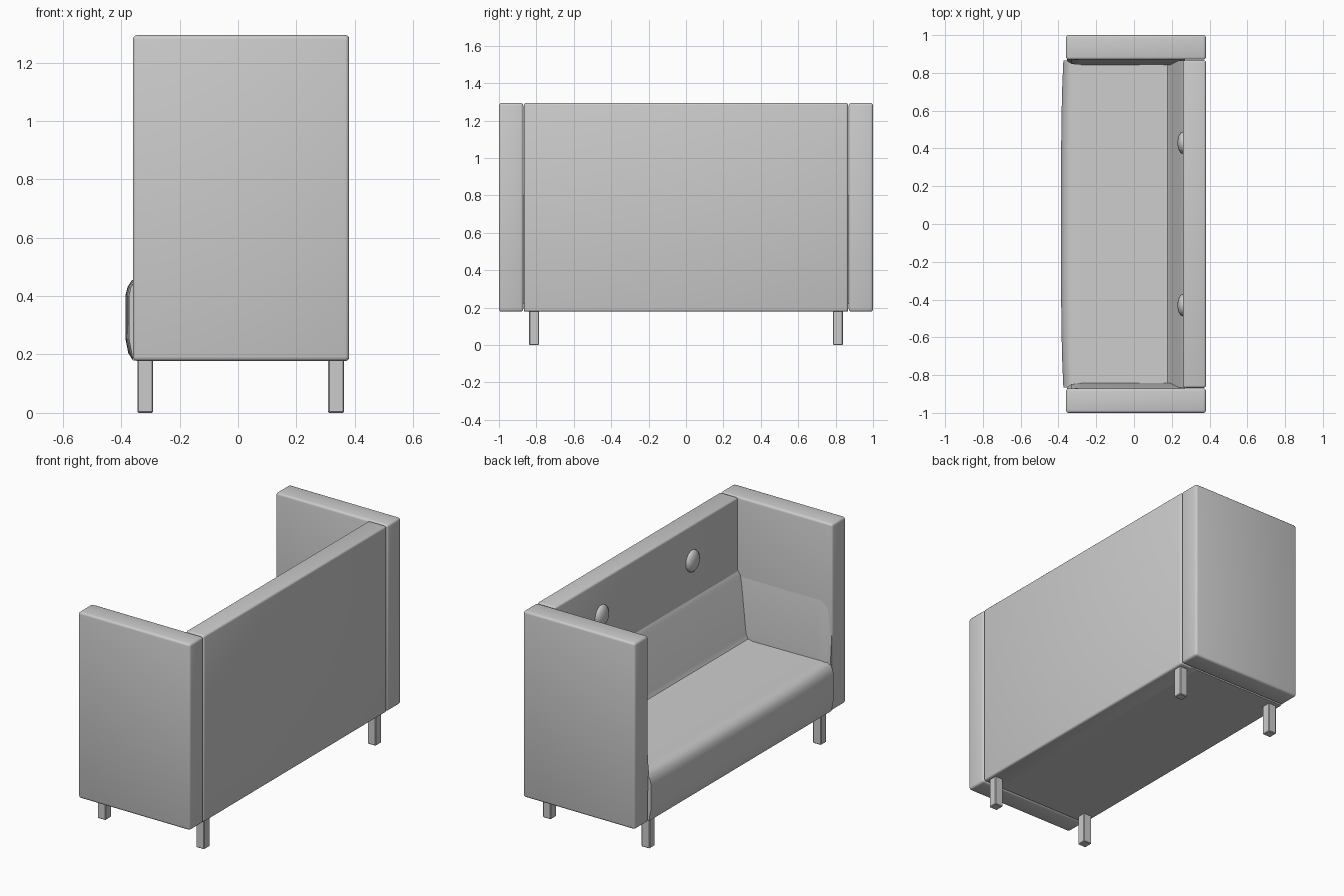
import bpy, bmesh
from mathutils import Matrix, Vector

if "Cube" in bpy.data.objects:
    bpy.data.objects.remove(bpy.data.objects["Cube"])


def finish(bm, name, angle=0.6):
    bmesh.ops.recalc_face_normals(bm, faces=bm.faces)
    me = bpy.data.meshes.new(name)
    bm.to_mesh(me)
    bm.free()
    ob = bpy.data.objects.new(name, me)
    bpy.context.collection.objects.link(ob)
    bpy.ops.object.select_all(action='DESELECT')
    ob.select_set(True)
    bpy.context.view_layer.objects.active = ob
    bpy.ops.object.shade_smooth_by_angle(angle=angle)
    return ob


def box(name, lo, hi, bevel, segments=3):
    lo, hi = Vector(lo), Vector(hi)
    bm = bmesh.new()
    bmesh.ops.create_cube(bm, size=1, matrix=Matrix.Translation((lo + hi) / 2)
                          @ Matrix.Diagonal((*(hi - lo), 1)))
    bmesh.ops.bevel(bm, geom=bm.edges[:], offset=bevel, segments=segments,
                    profile=0.5, affect='EDGES')
    return finish(bm, name)


def loft(name, sections, angle=0.6):
    bm = bmesh.new()
    rings = [[bm.verts.new(p) for p in s] for s in sections]
    for a, b in zip(rings, rings[1:]):
        n = len(a)
        for i in range(n):
            j = (i + 1) % n
            bm.faces.new((a[i], a[j], b[j], b[i]))
    bm.faces.new(rings[0])
    bm.faces.new(rings[-1])
    return finish(bm, name, angle)


# Upright back panel
box("back_panel", (0.26, -0.867, 0.178), (0.381, 0.867, 1.294), 0.012)

# Seat and sloped lumbar cushion in one upholstered profile (x, z)
profile = [(-0.36, 0.18), (-0.376, 0.205), (-0.385, 0.25), (-0.386, 0.40),
           (-0.379, 0.43), (-0.365, 0.453), (-0.34, 0.467), (-0.30, 0.473),
           (0.15, 0.468), (0.178, 0.475), (0.192, 0.50), (0.245, 0.83),
           (0.265, 0.86), (0.30, 0.86), (0.30, 0.18)]
sections = []
for i in range(13):
    y = -0.865 + 1.73 * i / 12
    bulge = 0.012 * (abs(y) / 0.865) ** 4
    sections.append([(x + bulge if -0.39 < x < -0.362 else x, y, z)
                     for x, z in profile])
loft("seat", sections)

# Padding on the inner face of each arm (x, depth into the seat)
pad = [(0.89, 0.20), (0.865, 0.22), (0.845, 0.40), (0.843, 0.50),
       (0.867, 0.80), (0.876, 0.86), (0.89, 0.86)]

for side, s in (("left", 1), ("right", -1)):
    box(side + "_arm", (-0.36, min(s * 0.87, s), 0.178),
        (0.381, max(s * 0.87, s), 1.294), 0.014)
    loft(side + "_arm_pad",
         [[(x, s * min(0.89, y + d), z) for y, z in pad]
          for x, d in ((-0.355, 0.02), (-0.33, 0.004), (-0.28, 0), (0.27, 0))])

    # Legs
    for end, x in (("front", -0.318), ("rear", 0.336)):
        box(f"{side}_{end}_leg", (x - 0.027, s * 0.812 - 0.027, 0),
            (x + 0.027, s * 0.812 + 0.027, 0.19), 0.004, 1)

    # Domed buttons on the back
    bm = bmesh.new()
    bmesh.ops.create_uvsphere(bm, u_segments=14, v_segments=10, radius=1,
                              matrix=Matrix.Translation((0.26, s * 0.43, 1.08))
                              @ Matrix.Diagonal((0.03, 0.06, 0.065, 1)))
    finish(bm, side + "_button", 0.8)
